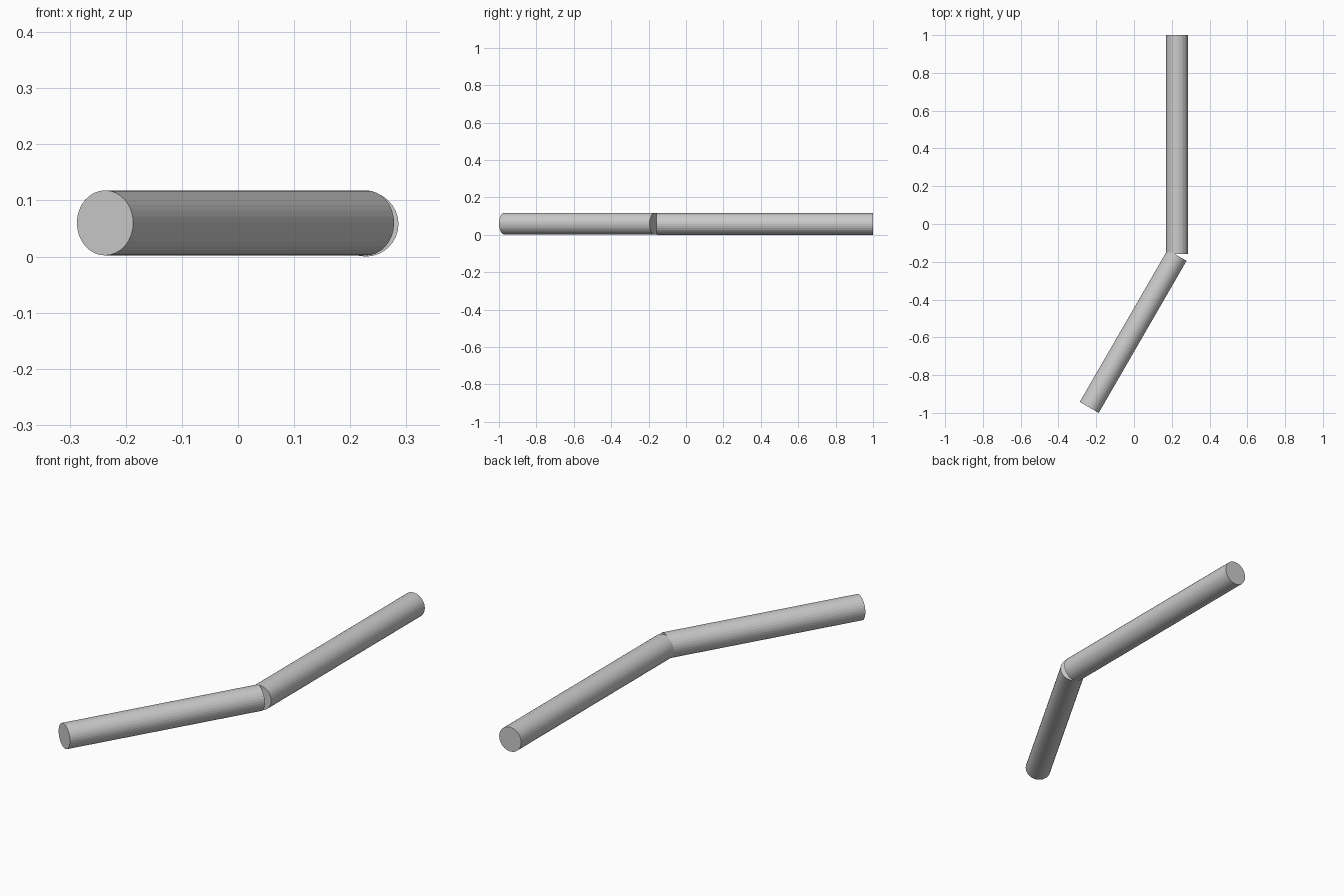
import bpy
from mathutils import Vector

if "Cube" in bpy.data.objects:
    bpy.data.objects.remove(bpy.data.objects["Cube"])

R = 0.058


def rod(name, start, end):
    # straight flat-shaded round bar between two points
    a, b = Vector(start), Vector(end)
    d = b - a
    bpy.ops.mesh.primitive_cylinder_add(vertices=32, radius=R, depth=d.length,
                                        location=(a + b) / 2)
    ob = bpy.context.object
    ob.name = name
    ob.rotation_euler = d.to_track_quat('Z', 'Y').to_euler()


# straight rear bar
rod("straight_bar", (0.228, -0.159, 0.058), (0.228, 1.0, 0.058))
# front bar, angled 30 degrees from the first
rod("angled_bar", (-0.237, -0.971, 0.06), (0.228, -0.166, 0.06))
